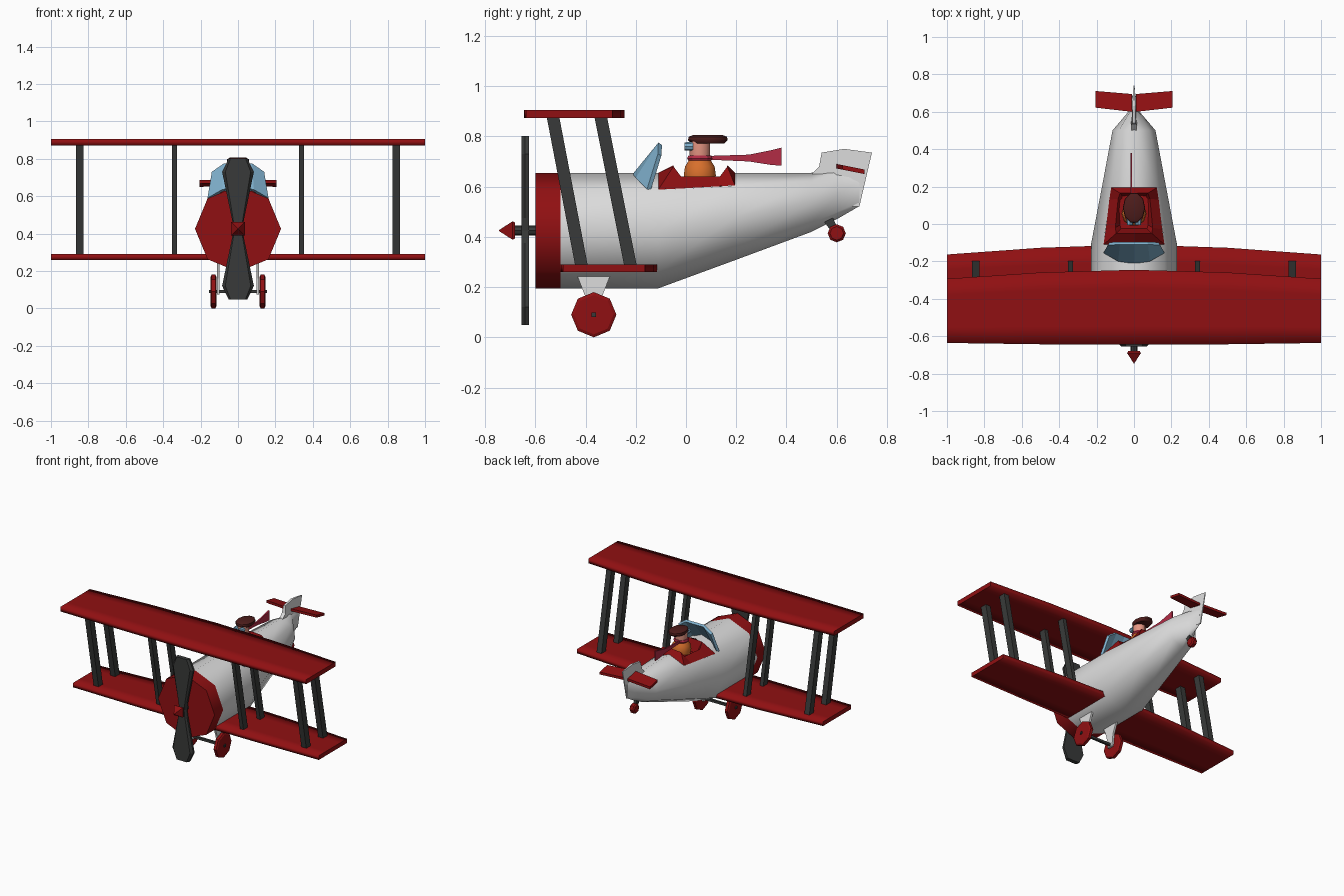
import bpy, bmesh, math
from mathutils import Vector

if "Cube" in bpy.data.objects:
    bpy.data.objects.remove(bpy.data.objects["Cube"])


def material(name, rgb):
    m = bpy.data.materials.new(name)
    m.diffuse_color = (*rgb, 1)
    m.use_nodes = True
    m.node_tree.nodes["Principled BSDF"].inputs["Base Color"].default_value = m.diffuse_color
    return m


RED = material("deep_red", (.28, .005, .006))
WHITE = material("white", (.72, .72, .72))
DARK = material("charcoal", (.04, .042, .041))
BLUE = material("glass_blue", (.21, .43, .6))
ORANGE = material("orange", (.68, .16, .025))
SKIN = material("skin", (.8, .31, .23))
SCARF = material("scarf_pink", (.45, .025, .06))
BROWN = material("leather_brown", (.075, .012, .011))


def loft(name, rings, mat, angle=0, drop=None, flat=None):
    """Skin closed rings of equal length, cap both ends, optionally drop faces."""
    bm = bmesh.new()
    vr = [[bm.verts.new(p) for p in r] for r in rings]
    n = len(rings[0])
    for a, b in zip(vr, vr[1:]):
        for i in range(n):
            bm.faces.new((a[i], a[(i + 1) % n], b[(i + 1) % n], b[i]))
    bm.faces.new(vr[0])
    bm.faces.new(vr[-1])
    bmesh.ops.recalc_face_normals(bm, faces=bm.faces)
    if drop:
        doomed = [f for f in bm.faces if drop(f.calc_center_median())]
        bmesh.ops.delete(bm, geom=doomed, context='FACES')
    me = bpy.data.meshes.new(name)
    bm.to_mesh(me)
    bm.free()
    me.materials.append(mat)
    if angle:
        me.shade_smooth()
        me.set_sharp_from_angle(angle=math.radians(angle))
        if flat:
            for p in me.polygons:
                p.use_smooth = not flat(p.normal)
    ob = bpy.data.objects.new(name, me)
    bpy.context.collection.objects.link(ob)
    return ob


def plate_x(name, pts, x0, x1, mat, angle=0):
    """Extrude a (y, z) profile along x."""
    return loft(name, [[(x, y, z) for y, z in pts] for x in (x0, x1)], mat, angle)


def turned(name, axis, centre, stations, mat, n=8, phase=0, sx=1, angle=0):
    """Stack n-sided rings (position, radius) along an axis."""
    rings = []
    for t, r in stations:
        ring = []
        for i in range(n):
            a = phase + 2 * math.pi * i / n
            c, s = r * math.cos(a), r * math.sin(a)
            off = {'x': (t, c, s), 'y': (c * sx, t, s), 'z': (c * sx, s, t)}[axis]
            ring.append(Vector(centre) + Vector(off))
        rings.append(ring)
    return loft(name, rings, mat, angle)


# Fuselage: octagonal loft with the cockpit faces left open
def octagon(y, z0, z1, w):
    c, h = (z0 + z1) / 2, (z1 - z0) / 2
    return [(w * math.cos(i * math.pi / 4), y, c + h * math.sin(i * math.pi / 4))
            for i in range(8)]


sections = [(-.5, .195, .655, .23), (-.11, .195, .655, .23), (.195, .307, .655, .172),
            (.5, .42, .655, .115), (.6, .47, .66, .03), (.69, .522, .64, .008)]
loft("fuselage", [octagon(*s) for s in sections], WHITE, 60,
     drop=lambda c: -.1 < c.y < .19 and c.z > .6)
loft("engine_cowl", [octagon(y, .195, .655, .23) for y in (-.6, -.5)], RED, 50)

# Tail fin: thicker at the root, thin at the trailing edge
fin = [(.5, .65, .012), (.53, .68, .015), (.54, .735, .008), (.63, .75, .008),
       (.74, .735, .003), (.69, .52, .004), (.6, .52, .015)]
loft("tail_fin", [[(s * t, y, z) for y, z, t in fin] for s in (-1, 1)], WHITE)

# Cockpit rim: outer edge, raised crest, floor
def mirrored(half):
    return half + [(-x, y, z) for x, y, z in half[-2:0:-1]]


outer = [(0, -.11, .655), (.163, -.11, .588), (.151, -.03, .592),
         (.132, .13, .601), (.122, .195, .605), (0, .195, .655)]
crest = [(0, -.05, .685), (.095, -.05, .68), (.1, -.02, .64),
         (.085, .135, .64), (.075, .165, .68), (0, .165, .685)]
floor = [(0, -.025, .6), (.07, -.025, .6), (.075, -.005, .6),
         (.06, .12, .6), (.055, .14, .6), (0, .14, .6)]
loft("cockpit_rim", [mirrored(r) for r in (outer, crest, floor)], RED)

# Windscreen: bent pane with thickness
low = [(0, -.212, .65), (.085, -.2, .635), (.163, -.155, .59)]
high = [(0, -.11, .775), (.075, -.11, .775), (.14, -.112, .73)]
strip = [(-x, y, z) for x, y, z in low[:0:-1]] + low
strip += high[::-1] + [(-x, y, z) for x, y, z in high[1:]]
bm = bmesh.new()
v = [bm.verts.new(p) for p in strip]
for i in range(4):
    bm.faces.new((v[i], v[i + 1], v[8 - i], v[9 - i]))
me = bpy.data.meshes.new("windscreen")
bm.to_mesh(me)
bm.free()
me.materials.append(BLUE)
screen = bpy.data.objects.new("windscreen", me)
bpy.context.collection.objects.link(screen)
mod = screen.modifiers.new("thickness", 'SOLIDIFY')
mod.thickness = .018
mod.offset = -1

# Pilot
P = (0, .055, 0)
turned("pilot_torso", 'z', P, [(.6, .06), (.645, .067), (.68, .062), (.705, .045)],
       ORANGE, 10, angle=50)
turned("pilot_head", 'z', P, [(.69, .036), (.73, .043), (.785, .043)], SKIN, 10, angle=50)
turned("scarf_loop", 'z', P, [(.703, .048), (.712, .053), (.723, .048)], SCARF, 10)
turned("pilot_cap", 'z', (0, .087, 0), [(.772, .07), (.785, .083), (.798, .08), (.806, .06)],
       BROWN, 10, sx=.72, angle=50)
for s in (-1, 1):
    turned("goggle", 'y', (s * .022, 0, .76), [(-.005, .016), (.028, .018)], BLUE, 8)
plate_x("scarf_tail", [(.09, .707), (.25, .70), (.34, .686), (.38, .683), (.38, .755),
                       (.34, .745), (.25, .727), (.09, .722)], -.02, -.01, SCARF)

# Wings: swept trailing edge, softly shaded top and bottom
def wing(name, z0, z1, plan):
    stations = [(-x, a, b) for x, a, b in plan[:0:-1]] + plan
    rings = []
    for x, a, b in stations:
        ys = [a + (b - a) * t for t in (0, .25, .75, 1)]
        rings.append([(x, y, z0) for y in ys] + [(x, y, z1) for y in ys[::-1]])
    loft(name, rings, RED, 180, flat=lambda n: abs(n.x) > .9)


wing("upper_wing", .872, .905, [(0, -.645, -.245), (.5, -.643, -.259), (1, -.636, -.293)])
wing("lower_wing", .259, .29, [(0, -.5, -.11), (.5, -.498, -.127), (1, -.49, -.163)])

# Wing struts: slanted bars
for s in (-1, 1):
    for x, w in ((.34, .014), (.845, .02)):
        for y_low, y_high, name in ((-.415, -.53, "front_strut"), (-.22, -.34, "rear_strut")):
            plate_x(name, [(y_low - .025, .28), (y_low + .025, .28),
                           (y_high + .025, .88), (y_high - .025, .88)],
                    s * x - w, s * x + w, DARK)

# Propeller: shaft, spinner and two blades
HUB = (0, 0, .425)
turned("propeller_shaft", 'y', HUB, [(-.69, .02), (-.59, .02)], DARK)
turned("spinner", 'y', HUB, [(-.745, .002), (-.69, .052), (-.68, .045)], RED, 4, math.pi / 4)
blade = [(-.025, 0), (-.032, .05), (-.085, .305), (-.05, .377),
         (.05, .377), (.085, .305), (.032, .05), (.025, 0)]
for s in (-1, 1):
    loft("propeller_blade", [[(x * k, y, .425 + s * z) for x, z in blade]
                             for y, k in ((-.655, .8), (-.64, 1), (-.625, 1))], DARK)

# Landing gear
for s in (-1, 1):
    plate_x("gear_leg", [(-.435, .25), (-.3, .25), (-.335, .16), (-.345, .075),
                         (-.39, .075), (-.4, .16)], s * .098, s * .112, WHITE)
    turned("main_wheel", 'x', (s * .131, -.367, .09),
           [(-.016, .078), (-.01, .09), (.01, .09), (.016, .078)], RED)
turned("axle", 'x', (0, -.367, .09), [(-.155, .012), (.155, .012)], DARK, 4, math.pi / 4)

# Tail wheel and its strut
plate_x("tail_strut", [(.55, .46), (.585, .475), (.612, .415), (.59, .405)],
        -.01, .01, DARK)
turned("tail_wheel", 'x', (0, .6, .414),
       [(-.02, .027), (-.012, .036), (.012, .036), (.02, .027)], RED)

# Tailplanes: thin swept panels tilted down to the rear
for s in (-1, 1):
    plan = [(.012, .6), (.012, .695), (.205, .711), (.205, .622)]
    loft("tailplane", [[(s * x, y, .682 - .2 * (y - .6) + d) for x, y in plan]
                       for d in (-.01, .008)], RED)
